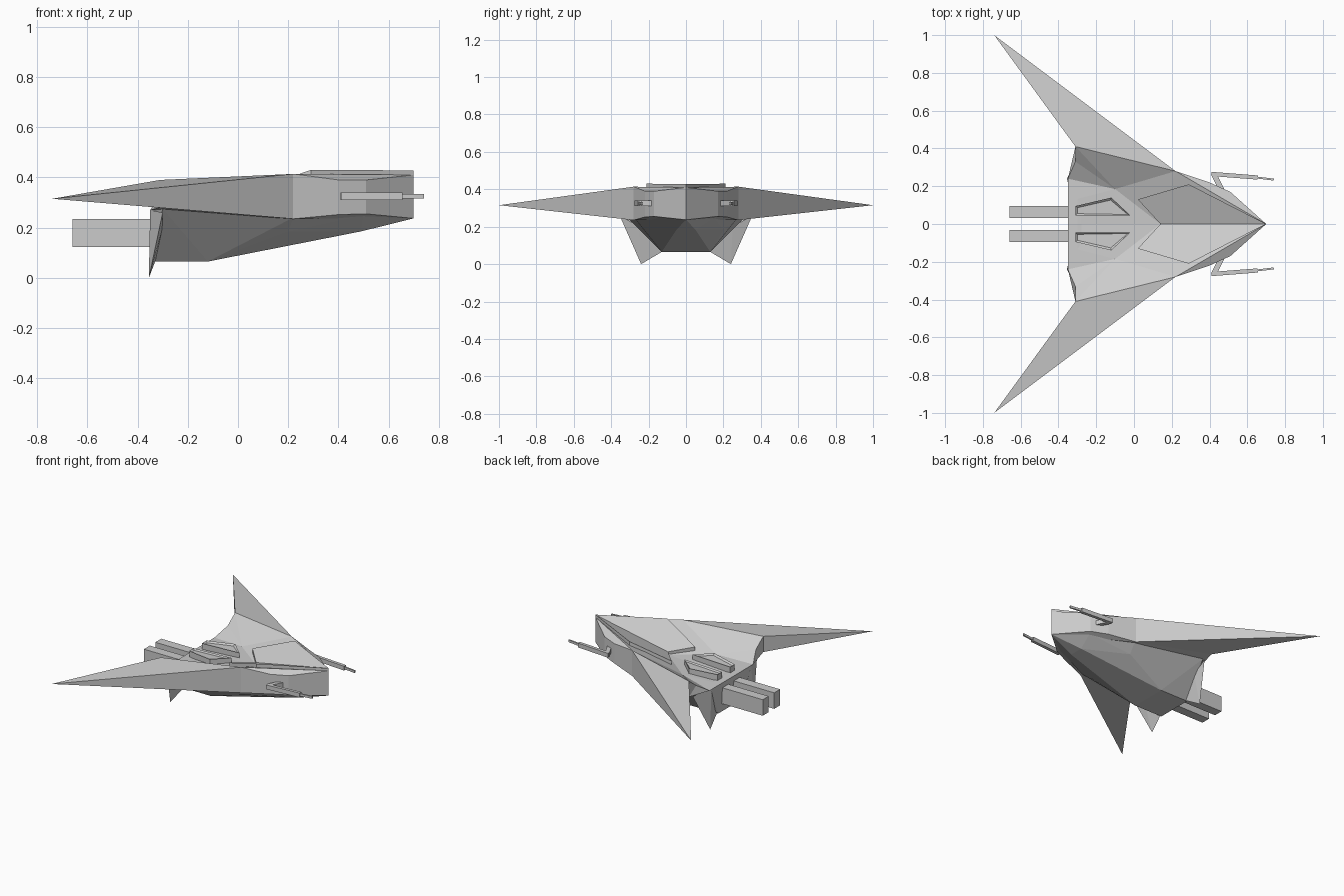
import bpy
import bmesh
from mathutils import Vector

if "Cube" in bpy.data.objects:
    bpy.data.objects.remove(bpy.data.objects["Cube"], do_unlink=True)

grey = bpy.data.materials.new("hull_grey")
grey.use_nodes = True
grey.diffuse_color = (0.6, 0.6, 0.6, 1)
grey.node_tree.nodes["Principled BSDF"].inputs["Base Color"].default_value = (0.6, 0.6, 0.6, 1)


def finish(name, bm):
    bmesh.ops.remove_doubles(bm, verts=bm.verts, dist=0.0005)
    bmesh.ops.recalc_face_normals(bm, faces=bm.faces)
    mesh = bpy.data.meshes.new(name)
    bm.to_mesh(mesh)
    bm.free()
    mesh.materials.append(grey)
    obj = bpy.data.objects.new(name, mesh)
    bpy.context.collection.objects.link(obj)


def mirrored(points, side):
    return [Vector((x, y * side, z)) for x, y, z in points]


def prism(bm, top, depth):
    """Closed slab under an outline; returns its top face."""
    face = bm.faces.new([bm.verts.new(p) for p in top])
    low = [bm.verts.new(p - Vector((0, 0, depth))) for p in top]
    bm.faces.new(low[::-1])
    v = list(face.verts)
    for i in range(len(v)):
        j = (i + 1) % len(v)
        bm.faces.new((v[i], low[i], low[j], v[j]))
    return face


def hull(bm, points):
    verts = [bm.verts.new(p) for p in points]
    out = bmesh.ops.convex_hull(bm, input=verts)
    loose = [g for g in out["geom_interior"] if isinstance(g, bmesh.types.BMVert)]
    bmesh.ops.delete(bm, geom=loose, context="VERTS")


def beam(bm, start, end, width, height):
    """Rectangular bar between two points."""
    a, b = Vector(start), Vector(end)
    across = (b - a).cross(Vector((0, 0, 1))).normalized() * width / 2
    up = Vector((0, 0, height / 2))
    hull(bm, [p + s * across + t * up for p in (a, b) for s in (-1, 1) for t in (-1, 1)])


# Upper hull with swept wings and sunken rear deck
P = dict(
    nose=(.70, 0, .41), nose_low=(.70, 0, .237),
    cheek=(.51, .17, .39), cheek_low=(.51, .17, .255),
    side=(.40, .22, .39), side_low=(.40, .22, .252),
    root=(.22, .28, .414), root_low=(.22, .28, .235),
    tip=(-.74, 1.0, .315), back=(-.31, .41, .39), back_low=(-.31, .41, .28),
    notch=(-.31, .33, .33), rear=(-.35, .24, .27), tail=(-.35, .12, .27),
    tail_mid=(-.35, 0, .27), valley=(.14, 0, .30), fold=(-.10, .185, .295))
deck_faces = ["nose root valley", "root fold valley", "valley fold tail tail_mid",
              "root back fold", "back notch fold", "notch rear fold", "rear tail fold"]
side_faces = ["nose cheek side root", "nose nose_low cheek_low cheek",
              "cheek cheek_low side_low side", "side side_low root_low root"]
wing_faces = ["root root_low tip", "root tip back", "back tip back_low",
              "tip root_low back_low", "back back_low notch", "notch back_low rear"]
under_faces = ["root_low rear back_low", "root_low tail rear", "root_low tail_mid tail",
               "root_low nose_low tail_mid", "nose_low root_low side_low cheek_low"]
bm = bmesh.new()
for s in (1, -1):
    for corners in deck_faces + side_faces + wing_faces + under_faces:
        bm.faces.new([bm.verts.new(p) for p in mirrored([P[n] for n in corners.split()], s)])
finish("upper_hull_and_wings", bm)

# Faceted belly
belly = [(.49, .05, .185), (.14, .10, .135), (-.12, .13, .065), (-.34, .13, .065),
         (.20, .20, .185), (.22, .27, .24), (-.30, .34, .275), (-.35, .22, .27), (.50, .15, .25)]
bm = bmesh.new()
hull(bm, mirrored(belly, 1) + mirrored(belly, -1) + [Vector(P["nose_low"])])
finish("belly", bm)

# Paired parts, each built once per side
fin = [(-.355, .24, 0), (-.30, .355, .26), (-.35, .22, .27), (-.33, .13, .065), (-.30, .25, .20)]
plate = [(.70, 0, .428), (.29, .21, .43), (.02, .13, .335), (.14, 0, .318)]
vent = [(-.31, .095, .315), (-.12, .14, .325), (-.02, .045, .325), (-.31, .045, .315)]
for s, label in ((1, "rear_side"), (-1, "front_side")):
    bm = bmesh.new()
    hull(bm, mirrored(fin, s))
    finish("ventral_fin_" + label, bm)

    bm = bmesh.new()
    prism(bm, mirrored(plate, s), .03)
    finish("deck_plate_" + label, bm)

    # Raised vent with a shallow recess in its lid
    bm = bmesh.new()
    lid = prism(bm, mirrored(vent, s), .07)
    bm.normal_update()
    bmesh.ops.inset_region(bm, faces=[lid], thickness=.014)
    for v in lid.verts:
        v.co.z -= .01
    finish("deck_vent_" + label, bm)

    bm = bmesh.new()
    beam(bm, (-.66, s * .063, .178), (-.30, s * .063, .178), .065, .112)
    finish("engine_" + label, bm)

    # Side gun: strut, housing and barrel
    bm = bmesh.new()
    beam(bm, (.47, s * .17, .325), (.42, s * .268, .325), .028, .03)
    beam(bm, (.41, s * .265, .325), (.655, s * .246, .325), .022, .03)
    beam(bm, (.65, s * .246, .325), (.74, s * .235, .325), .01, .016)
    finish("side_gun_" + label, bm)
